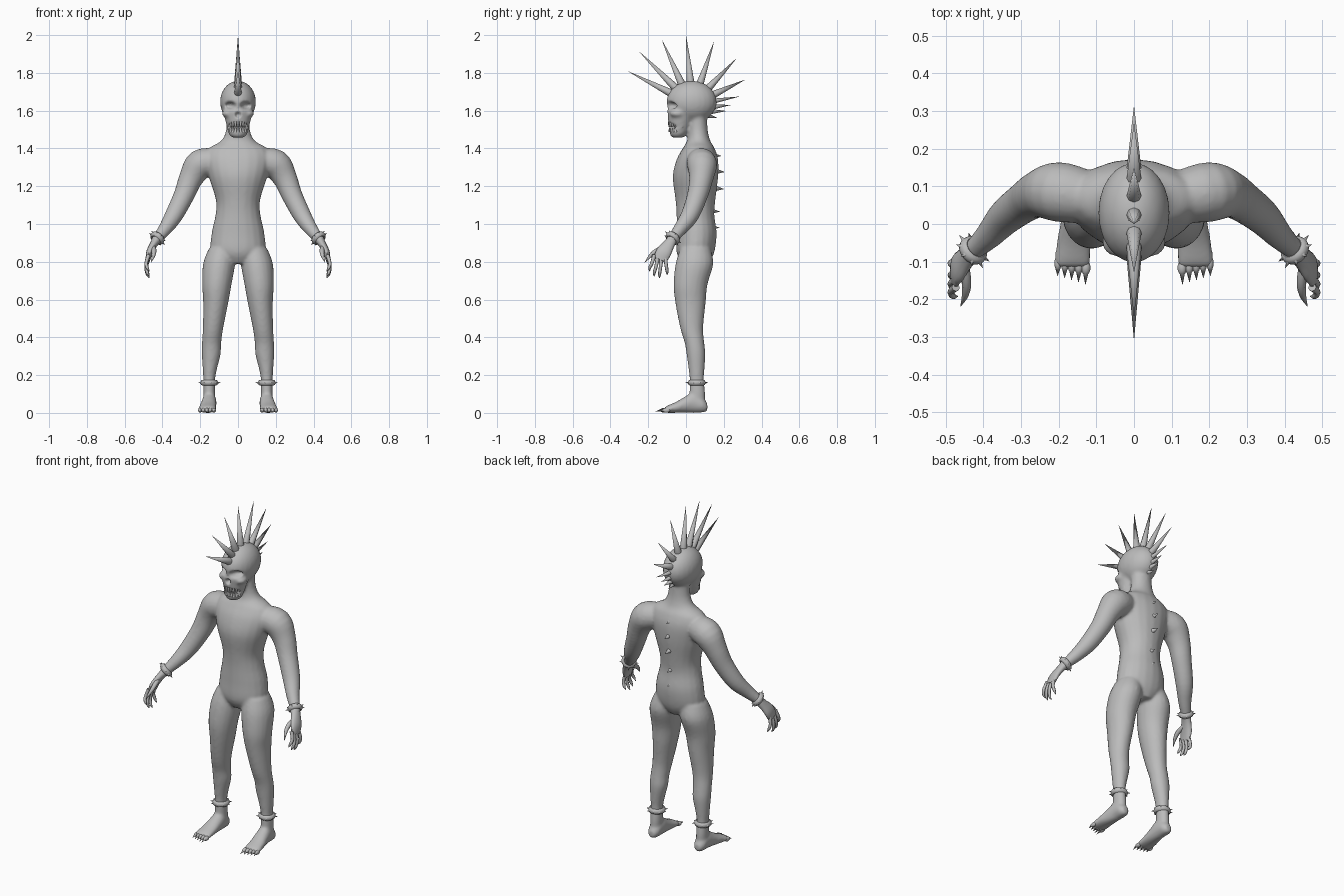
import bpy, bmesh, math
from mathutils import Vector, Matrix

default = bpy.data.objects.get("Cube")
if default:
    bpy.data.objects.remove(default, do_unlink=True)

skin = bpy.data.materials.new("plain grey")
skin.use_nodes = True
grey = (0.5, 0.5, 0.5, 1)
skin.diffuse_color = grey
skin.node_tree.nodes["Principled BSDF"].inputs["Base Color"].default_value = grey

UP, BACK = Vector((0, 0, 1)), Vector((0, 1, 0))


def smooth_sections(sections, steps=4):
    """Catmull-Rom interpolation through all section values."""
    rows = [Vector(section) for section in sections]
    rows = [rows[0]] + rows + [rows[-1]]
    result = []
    for before, start, end, after in zip(rows, rows[1:], rows[2:], rows[3:]):
        for step in range(steps):
            t = step / steps
            result.append(start + (end - before) * t / 2
                          + (before * 2 - start * 5 + end * 4 - after) * t * t / 2
                          + (start * 3 - before - end * 3 + after) * t ** 3 / 2)
    return result + [rows[-1]]


def loft(bm, sections, axis=None, reference=BACK, sides=20):
    """Skin elliptical sections given as x, y, z, half width, half depth."""
    rows = smooth_sections(sections)
    centres = [Vector(row[:3]) for row in rows]
    rings = []
    for i, row in enumerate(rows):
        ahead = centres[min(i + 1, len(rows) - 1)] - centres[max(i - 1, 0)]
        normal = (axis or ahead).normalized()
        across = reference.cross(normal).normalized()
        deep = normal.cross(across)
        ring = []
        for k in range(sides):
            angle = math.tau * k / sides
            ring.append(bm.verts.new(centres[i] + across * row[3] * math.cos(angle)
                                     + deep * row[4] * math.sin(angle)))
        rings.append(ring)
    for low, high in zip(rings, rings[1:]):
        for k in range(sides):
            n = (k + 1) % sides
            bm.faces.new((low[k], low[n], high[n], high[k]))
    bm.faces.new(rings[0])
    bm.faces.new(rings[-1])


def ball(bm, centre, size):
    matrix = Matrix.Translation(centre) @ Matrix.Diagonal((*size, 1))
    bmesh.ops.create_uvsphere(bm, u_segments=24, v_segments=16, radius=1, matrix=matrix)


def spike(bm, base, tip, radius, sides=8, end=0):
    base, tip = Vector(base), Vector(tip)
    turn = (tip - base).to_track_quat('Z', 'Y').to_matrix().to_4x4()
    bmesh.ops.create_cone(bm, cap_ends=True, segments=sides, radius1=radius, radius2=end,
                          depth=(tip - base).length,
                          matrix=Matrix.Translation((base + tip) / 2) @ turn)


def spiked_band(bm, centre, normal, radius, thick, count=9):
    """A rounded band with short spikes around it."""
    turn = Vector(normal).to_track_quat('Z', 'Y').to_matrix()
    centre = Vector(centre)
    around, across = 24, 8
    ring = []
    for i in range(around):
        a = math.tau * i / around
        out = turn @ Vector((math.cos(a), math.sin(a), 0))
        rise = turn @ UP
        ring.append([bm.verts.new(centre + out * (radius + thick * math.cos(b))
                                  + rise * thick * math.sin(b) * 1.4)
                     for b in (math.tau * j / across for j in range(across))])
    for i in range(around):
        for j in range(across):
            n, m = (i + 1) % around, (j + 1) % across
            bm.faces.new((ring[i][j], ring[n][j], ring[n][m], ring[i][m]))
    for i in range(count):
        a = math.tau * i / count
        out = turn @ Vector((math.cos(a), math.sin(a), 0))
        spike(bm, centre + out * radius, centre + out * (radius + thick * 2.3), thick * 0.7)


def mirror(bm):
    copy = bmesh.ops.duplicate(bm, geom=bm.verts[:] + bm.edges[:] + bm.faces[:])
    for item in copy["geom"]:
        if isinstance(item, bmesh.types.BMVert):
            item.co.x *= -1


def finish(name, bm, angle=50):
    bmesh.ops.recalc_face_normals(bm, faces=bm.faces[:])
    mesh = bpy.data.meshes.new(name)
    bm.to_mesh(mesh)
    bm.free()
    mesh.materials.append(skin)
    mesh.shade_smooth()
    mesh.set_sharp_from_angle(angle=math.radians(angle))
    obj = bpy.data.objects.new(name, mesh)
    bpy.context.collection.objects.link(obj)
    return obj


# Limbs, modelled on the left and mirrored
bm = bmesh.new()
loft(bm, [(.085, .05, .87, .07, .08), (.1, .045, .79, .085, .1), (.112, .024, .68, .078, .09),
          (.118, .024, .58, .066, .08), (.132, .03, .45, .054, .061), (.14, .045, .37, .051, .052),
          (.142, .053, .31, .05, .05), (.15, .056, .22, .036, .041), (.152, .057, .17, .031, .038),
          (.152, .06, .1, .032, .042), (.152, .06, .04, .03, .04)], axis=UP)
arm = [(.12, .07, 1.33, .07), (.2, .085, 1.315, .08), (.25, .08, 1.24, .064),
       (.287, .06, 1.15, .055), (.34, .02, 1.045, .048), (.385, -.03, .975, .037),
       (.425, -.068, .925, .028), (.44, -.085, .9, .026)]
loft(bm, [(*point, point[3]) for point in arm])
loft(bm, [(.152, .113, .03, .018, .02), (.152, .09, .04, .034, .038), (.152, .04, .055, .038, .055),
          (.155, 0, .045, .041, .045), (.16, -.05, .03, .046, .03), (.163, -.1, .019, .049, .019),
          (.163, -.115, .015, .044, .012)], axis=-BACK, reference=UP)
ball(bm, (.055, -.045, 1.585), (.03, .04, .022))
mirror(bm)

# Torso, neck and skull
loft(bm, [(0, .05, .79, .06, .07), (0, .05, .85, .14, .1), (0, .056, .95, .14, .106),
          (0, .05, 1.05, .119, .1), (0, .05, 1.13, .118, .106), (0, .05, 1.25, .155, .12),
          (0, .06, 1.34, .175, .11), (0, .067, 1.4, .155, .085), (0, .067, 1.44, .09, .062),
          (0, .063, 1.5, .063, .052), (0, .06, 1.6, .06, .05)], axis=UP)
ball(bm, (0, .03, 1.647), (.095, .133, .111))
loft(bm, [(0, -.045, 1.457, .028, .028), (0, -.04, 1.475, .048, .045),
          (0, -.03, 1.53, .063, .063), (0, -.02, 1.6, .08, .082)], axis=UP)
body = finish("body", bm)

# Fuse the shells into one skin
fuse = body.modifiers.new("fuse", 'REMESH')
fuse.mode, fuse.voxel_size = 'VOXEL', 0.008
relax = body.modifiers.new("relax", 'SMOOTH')
relax.factor, relax.iterations = 0.5, 8
fused = bpy.data.meshes.new_from_object(body.evaluated_get(bpy.context.evaluated_depsgraph_get()))
body.modifiers.clear()
body.data = fused

# Press in the eye sockets, nose hole and mouth
dents = [(.041, 1.628, .025, .017, .036), (-.041, 1.628, .025, .017, .036),
         (0, 1.578, .013, .014, .025), (0, 1.517, .05, .017, .03)]
for vert in fused.vertices:
    if vert.co.y < -.02 and vert.co.z > 1.45:
        x, z = vert.co.x, vert.co.z
        vert.co.y += sum(depth * math.exp(-(((x - cx) / wide) ** 2 + ((z - cz) / tall) ** 2) ** 2)
                         for cx, cz, wide, tall, depth in dents)
if not fused.materials:
    fused.materials.append(skin)
fused.shade_smooth()

# Teeth
bm = bmesh.new()
for i in range(-4, 5):
    a = i * 0.27
    x, y = .052 * math.sin(a), -.03 - .058 * math.cos(a)
    spike(bm, (x, y, 1.542), (x, y, 1.514), .008, end=.005)
    spike(bm, (x, y + .003, 1.488), (x, y + .003, 1.511), .008, end=.005)
finish("teeth", bm)

# Hands: palm, four clawed fingers and a thumb
bm = bmesh.new()
loft(bm, [(.425, -.068, .925, .026, .026), (.448, -.092, .89, .02, .032),
          (.468, -.118, .85, .018, .041), (.477, -.137, .81, .012, .036)], sides=14)
fingers = [(-.168, .82, -.192, .748), (-.149, .81, -.168, .722),
           (-.13, .808, -.14, .713), (-.11, .815, -.1, .73)]
for y, z, tip_y, tip_z in fingers:
    middle_y, middle_z = (y + tip_y) / 2, (z + tip_z) / 2
    loft(bm, [(.473, y, z + .015, .011, .011), (.486, middle_y, middle_z + .01, .009, .009),
              (.48, tip_y, tip_z + .02, .008, .008), (.468, tip_y, tip_z, .001, .001)], sides=8)
loft(bm, [(.452, -.1, .885, .014, .014), (.445, -.15, .862, .013, .013),
          (.447, -.185, .835, .01, .01), (.46, -.218, .797, .001, .001)], sides=8)
mirror(bm)
finish("hands", bm)

# Toes and claws
bm = bmesh.new()
for i in range(5):
    x, y = .128 + i * .0185, -.116 + i * .003
    size = .0125 - i * .0008
    ball(bm, (x, y, .014), (size, .02, .0125))
    spike(bm, (x, y - .01, .016), (x + .001, y - .047 + i * .003, .006), .008)
mirror(bm)
finish("toes", bm)

# Spiked bands on wrists and ankles
bm = bmesh.new()
spiked_band(bm, (.427, -.07, .925), (.6, -.55, -.7), .03, .011)
spiked_band(bm, (.152, .057, .16), UP, .036, .011)
mirror(bm)
finish("spiked_bands", bm)

# Crest of long spikes along the middle of the skull
bm = bmesh.new()
tips = [(-.31, 1.81), (-.25, 1.915), (-.13, 1.98), (0, 2), (.15, 1.97), (.27, 1.88),
        (.315, 1.765), (.285, 1.675), (.24, 1.63), (.215, 1.598), (.17, 1.56)]
bases = [(-.075, 1.69), (-.055, 1.72), (-.02, 1.735), (.025, 1.74), (.07, 1.73), (.11, 1.71),
         (.135, 1.68), (.14, 1.65), (.14, 1.62), (.13, 1.595), (.11, 1.575)]
for i, (tip, base) in enumerate(zip(tips, bases)):
    spike(bm, (0, *base), (0, *tip), .021 if i < 7 else .014)
finish("crest_spikes", bm)

# Short spikes down the spine
bm = bmesh.new()
for y, z in [(.188, 1.36), (.205, 1.275), (.202, 1.185), (.18, 1.065), (.178, .98)]:
    spike(bm, (0, y - .05, z + .004), (0, y, z), .016)
finish("spine_spikes", bm)
